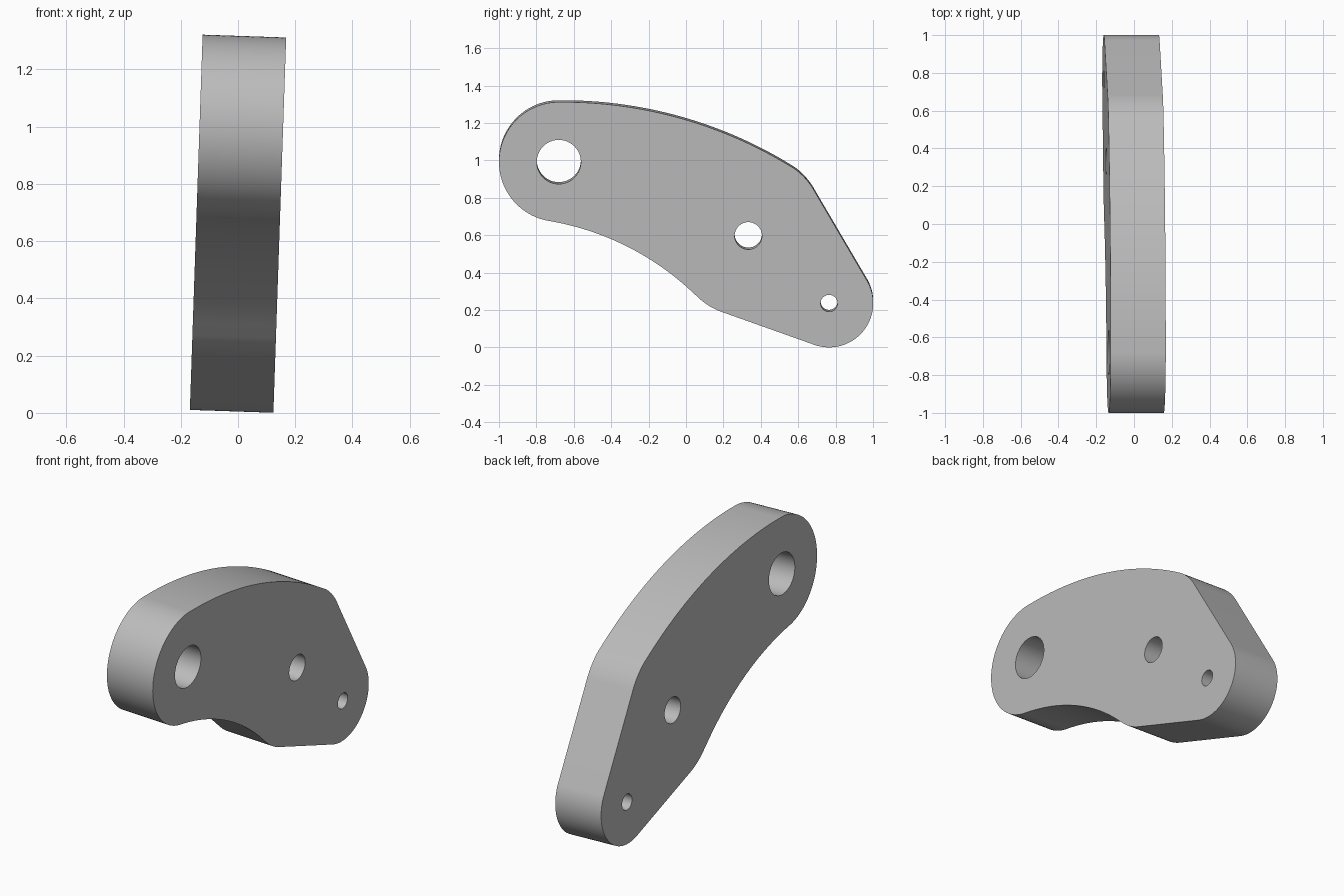
import bpy
import bmesh
from math import cos, sin, radians, atan2, tau, hypot
from mathutils import Matrix

if "Cube" in bpy.data.objects:
    bpy.data.objects.remove(bpy.data.objects["Cube"])

THICKNESS = 0.292
TILT = 0.034
MID_Z = 0.66


def arc(centre, radius, start, end, steps):
    """Points on a circle between two angles in degrees."""
    angles = [radians(start + (end - start) * i / steps) for i in range(steps + 1)]
    return [(centre[0] + radius * cos(a), centre[1] + radius * sin(a)) for a in angles]


def arc_through(a, b, c, steps):
    """Points on the circular arc from a through b to c."""
    (ax, ay), (bx, by), (cx, cy) = a, b, c
    d = 2 * (ax * (by - cy) + bx * (cy - ay) + cx * (ay - by))
    sa, sb, sc = ax * ax + ay * ay, bx * bx + by * by, cx * cx + cy * cy
    ux = (sa * (by - cy) + sb * (cy - ay) + sc * (ay - by)) / d
    uy = (sa * (cx - bx) + sb * (ax - cx) + sc * (bx - ax)) / d
    t0 = atan2(ay - uy, ax - ux)
    sweep = (atan2(cy - uy, cx - ux) - t0 + tau / 2) % tau - tau / 2
    r = hypot(ax - ux, ay - uy)
    return [(ux + r * cos(t0 + sweep * i / steps), uy + r * sin(t0 + sweep * i / steps))
            for i in range(steps + 1)]


# Outline of the arm in the (y, z) plane, clockwise from the large end
big_end, small_end = (-0.68, 0.997), (0.765, 0.241)
outline = arc(big_end, 0.32, 259, 87, 48)
outline += arc_through((-0.66, 1.317), (0, 1.222), (0.56, 0.973), 40)[1:]
outline += arc_through((0.575, 0.964), (0.638, 0.909), (0.69, 0.835), 10)
outline += arc(small_end, 0.236, 30, -109, 40)
outline += arc_through((0.19, 0.195), (0.125, 0.226), (0.06, 0.277), 10)
outline += arc_through((0.045, 0.29), (-0.3, 0.537), (-0.73, 0.681), 36)

# Three through holes
holes = [arc(c, r, 0, 352.5, 47) for c, r in
         ((big_end, 0.118), ((0.333, 0.602), 0.073), (small_end, 0.045))]

# Filled, extruded profile
curve = bpy.data.curves.new("arm_profile", "CURVE")
curve.dimensions = "2D"
curve.fill_mode = "BOTH"
curve.extrude = THICKNESS / 2
for loop in [outline] + holes:
    spline = curve.splines.new("POLY")
    spline.points.add(len(loop) - 1)
    for point, (y, z) in zip(spline.points, loop):
        point.co = (y, z - MID_Z, 0, 1)
    spline.use_cyclic_u = True

profile = bpy.data.objects.new("arm_profile", curve)
bpy.context.collection.objects.link(profile)
bpy.context.view_layer.update()
depsgraph = bpy.context.evaluated_depsgraph_get()
mesh = bpy.data.meshes.new_from_object(profile.evaluated_get(depsgraph))
bpy.data.objects.remove(profile)

# Stand the plate up with its slight sideways lean
upright = Matrix(((0, 0, 1, 0), (1, 0, 0, 0), (0, 1, 0, 0), (0, 0, 0, 1)))
mesh.transform(Matrix.Translation((0, 0, MID_Z)) @ Matrix.Rotation(TILT, 4, "Y") @ upright)
bm = bmesh.new()
bm.from_mesh(mesh)
bmesh.ops.remove_doubles(bm, verts=bm.verts, dist=0.0005)
bmesh.ops.recalc_face_normals(bm, faces=bm.faces)
bm.to_mesh(mesh)
bm.free()

arm = bpy.data.objects.new("curved_link_arm", mesh)
bpy.context.collection.objects.link(arm)

# Plain grey metal
grey = bpy.data.materials.new("plain_grey")
grey.use_nodes = True
grey.diffuse_color = (0.5, 0.5, 0.5, 1)
grey.node_tree.nodes["Principled BSDF"].inputs["Base Color"].default_value = (0.5, 0.5, 0.5, 1)
mesh.materials.clear()
mesh.materials.append(grey)

bpy.ops.object.select_all(action="DESELECT")
arm.select_set(True)
bpy.context.view_layer.objects.active = arm
bpy.ops.object.shade_smooth_by_angle(angle=radians(30))
